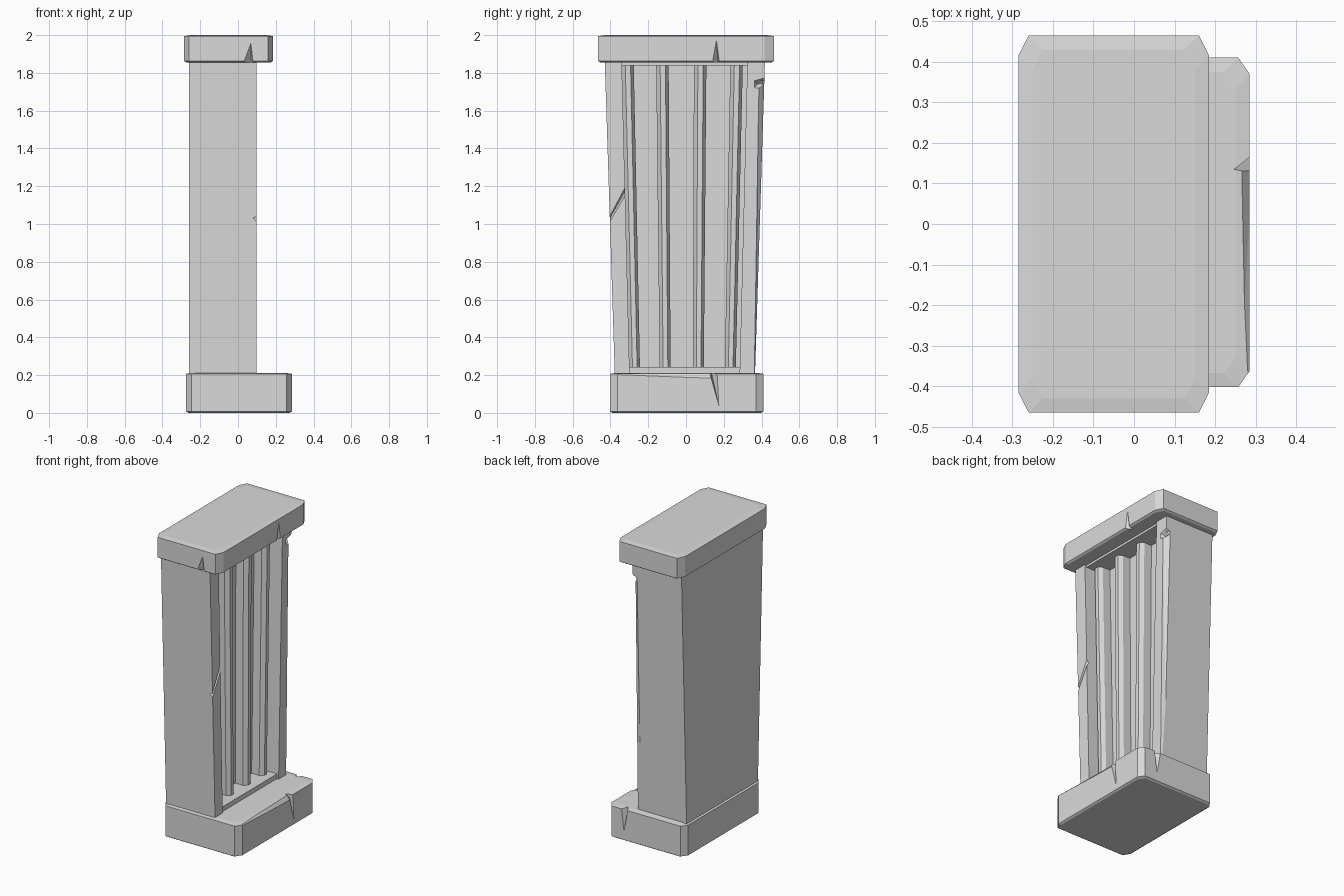
import bpy
import bmesh

cube = bpy.data.objects.get("Cube")
if cube:
    bpy.data.objects.remove(cube)

stone = bpy.data.materials.new("grey stone")
stone.use_nodes = True
GREY = (0.7, 0.7, 0.7, 1)
stone.diffuse_color = GREY
stone.node_tree.nodes["Principled BSDF"].inputs["Base Color"].default_value = GREY


def add_object(name, bm):
    bmesh.ops.recalc_face_normals(bm, faces=bm.faces)
    mesh = bpy.data.meshes.new(name)
    bm.to_mesh(mesh)
    bm.free()
    mesh.materials.append(stone)
    obj = bpy.data.objects.new(name, mesh)
    bpy.context.collection.objects.link(obj)
    return obj


def loft(name, rings):
    """Skin a stack of equal-sized rings and cap both ends."""
    bm = bmesh.new()
    loops = [[bm.verts.new(p) for p in ring] for ring in rings]
    n = len(loops[0])
    for low, high in zip(loops, loops[1:]):
        for i in range(n):
            j = (i + 1) % n
            bm.faces.new((low[i], low[j], high[j], high[i]))
    bm.faces.new(loops[0][::-1])
    bm.faces.new(loops[-1])
    return add_object(name, bm)


def octagon(x0, x1, y0, y1, z, cx, cy):
    return [(x0 + cx, y0, z), (x1 - cx, y0, z), (x1, y0 + cy, z), (x1, y1 - cy, z),
            (x1 - cx, y1, z), (x0 + cx, y1, z), (x0, y1 - cy, z), (x0, y0 + cy, z)]


def slab(name, x0, x1, y0, y1, z0, z1, cx, cy):
    """Block with clipped corners, a bevelled lower rim and a faintly crowned top."""
    rings = []
    for z, t in ((z0, 0.012), (z0 + 0.008, 0), (z1 - 0.005, 0), (z1, 0.035)):
        rings.append(octagon(x0 + t, x1 - t, y0 + t, y1 - t, z, cx, cy))
    return loft(name, rings)


def tapered(name, outline, z0, z1):
    """Prism given by its outline at the top, narrowing in y downwards."""
    def ring(z):
        s = 0.875 + 0.125 * (z - 0.2) / 1.66
        return [(x, -0.005 + (y + 0.005) * s, z) for x, y in outline]
    return loft(name, [ring(z0), ring(z1)])


def rect(x0, x1, y0, y1):
    return [(x0, y0), (x1, y0), (x1, y1), (x0, y1)]


def chip(target, points):
    """Cut the convex hull of the points out of the target."""
    bm = bmesh.new()
    verts = [bm.verts.new(p) for p in points]
    bmesh.ops.convex_hull(bm, input=verts)
    cutter = add_object("chip_cutter", bm)
    cutter.hide_render = True
    mod = target.modifiers.new("chip", "BOOLEAN")
    mod.operation = "DIFFERENCE"
    mod.solver = "EXACT"
    mod.object = cutter
    bpy.context.view_layer.objects.active = target
    bpy.ops.object.modifier_apply(modifier=mod.name)
    bpy.data.objects.remove(cutter)


# Cap and base slabs
cap = slab("cap_slab", -0.285, 0.185, -0.465, 0.465, 1.855, 2.0, 0.025, 0.05)
base = slab("base_slab", -0.275, 0.285, -0.402, 0.41, 0, 0.212, 0.028, 0.04)

# Shaft: solid back, two side pillars, sill and lintel
FRONT, FLOOR, BAR = 0.097, -0.045, 0.035
tapered("shaft_core", rect(-0.26, FLOOR, -0.43, 0.418), 0.19, 1.87)
front_pillar = tapered("front_pillar", rect(FLOOR - 0.01, FRONT, -0.43, -0.34), 0.19, 1.87)
back_pillar = tapered("back_pillar", rect(FLOOR - 0.01, FRONT, 0.325, 0.418), 0.19, 1.87)
tapered("sill", rect(FLOOR - 0.01, 0.085, -0.345, 0.33), 0.19, 0.243)
tapered("lintel", rect(FLOOR - 0.01, 0.085, -0.345, 0.33), 1.84, 1.87)

# Four narrow bars with faceted fronts standing in the recess
for i, y in enumerate((-0.31, -0.125, 0.075, 0.268)):
    tapered(f"bar_{i + 1}", [(FLOOR - 0.01, y - 0.033), (BAR - 0.025, y - 0.033),
                             (BAR, y - 0.012), (BAR, y + 0.016),
                             (BAR - 0.025, y + 0.033), (FLOOR - 0.01, y + 0.033)], 0.23, 1.85)

# Wedge chips in the cap
chip(cap, [(0.2, 0.125, 1.84), (0.2, 0.182, 1.84), (0.145, 0.17, 1.84), (0.19, 0.16, 1.99)])
chip(cap, [(0.01, -0.48, 1.84), (0.085, -0.48, 1.84), (0.07, -0.42, 1.84), (0.068, -0.47, 1.97)])

# Wedge chips in the base, and its worn upper edge
chip(base, [(0.29, 0.122, 0.22), (0.29, 0.168, 0.22), (0.245, 0.133, 0.22), (0.289, 0.178, 0.02)])
chip(base, [(0.13, 0.42, 0.22), (0.19, 0.42, 0.22), (0.16, 0.37, 0.22), (0.165, 0.413, 0.05)])
chip(base, [(0.29, -0.42, 0.2), (0.29, 0.13, 0.178), (0.29, 0.13, 0.23), (0.29, -0.42, 0.23),
            (0.26, -0.42, 0.23), (0.25, 0.13, 0.23)])

# Diagonal crack across the front pillar
chip(front_pillar, [(0.1, -0.42, 0.98), (0.1, -0.42, 1.01), (0.1, -0.31, 1.22), (0.1, -0.31, 1.17),
                    (0.08, -0.42, 1.0), (0.08, -0.31, 1.195)])

# Worn outer edge of the back pillar, with a nick below the cap
chip(back_pillar, [(0.1, 0.36, 0.18), (0.1, 0.385, 1.76), (0.1, 0.45, 0.18), (0.1, 0.45, 1.79),
                   (0.06, 0.375, 0.18), (0.06, 0.45, 0.18), (0.06, 0.42, 1.76), (0.06, 0.45, 1.76)])
chip(back_pillar, [(0.1, 0.36, 1.72), (0.1, 0.36, 1.76), (0.1, 0.43, 1.71), (0.1, 0.43, 1.78),
                   (0.07, 0.38, 1.74), (0.07, 0.43, 1.74)])
